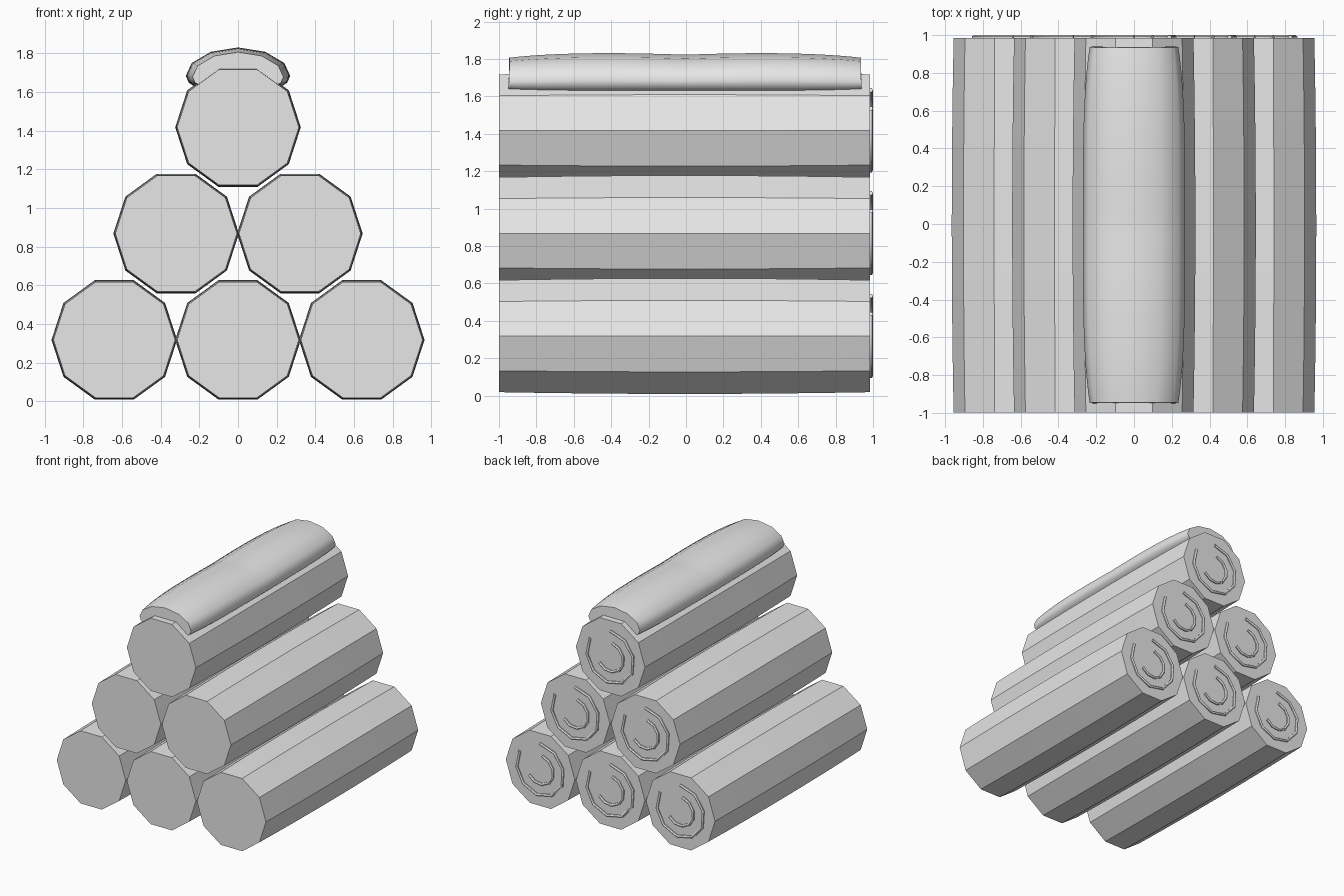
import bpy, bmesh, math

cube = bpy.data.objects.get("Cube")
if cube:
    bpy.data.objects.remove(cube, do_unlink=True)

grey = bpy.data.materials.new("plain grey")
grey.use_nodes = True
grey.diffuse_color = (0.8, 0.8, 0.8, 1)
grey.node_tree.nodes["Principled BSDF"].inputs["Base Color"].default_value = (0.8, 0.8, 0.8, 1)


def finish(obj, angle):
    obj.data.materials.clear()
    obj.data.materials.append(grey)
    bpy.ops.object.select_all(action="DESELECT")
    obj.select_set(True)
    bpy.context.view_layer.objects.active = obj
    bpy.ops.object.shade_smooth_by_angle(angle=math.radians(angle))


def loft(name, sections, angle):
    """Skin closed sections of equal length and cap both ends."""
    bm = bmesh.new()
    rings = [[bm.verts.new(p) for p in s] for s in sections]
    n = len(rings[0])
    for a, b in zip(rings, rings[1:]):
        for i in range(n):
            j = (i + 1) % n
            bm.faces.new((a[i], a[j], b[j], b[i]))
    bm.faces.new(rings[0])
    bm.faces.new(rings[-1])
    bmesh.ops.recalc_face_normals(bm, faces=bm.faces)
    mesh = bpy.data.meshes.new(name)
    bm.to_mesh(mesh)
    bm.free()
    obj = bpy.data.objects.new(name, mesh)
    bpy.context.collection.objects.link(obj)
    finish(obj, angle)
    return obj


def log(name, cx, cz):
    """Ten-sided log that swells slightly in the middle."""
    sections = []
    for k in range(9):
        t = k / 4 - 1
        r = 0.325 - 0.01 * t * t
        sections.append([(cx + r * math.cos(math.tau * i / 10), -0.007 + 0.992 * t,
                          cz + r * math.sin(math.tau * i / 10)) for i in range(10)])
    return loft(name, sections, 25)


def growth_ring(name, cx, cz, radius, start, end, steps):
    """Raised open ring on the back end of a log."""
    curve = bpy.data.curves.new(name, "CURVE")
    curve.dimensions = "3D"
    curve.bevel_depth = 0.013
    curve.bevel_resolution = 1
    curve.use_fill_caps = True
    line = curve.splines.new("POLY")
    line.points.add(steps)
    for i, point in enumerate(line.points):
        a = math.radians(start + (end - start) * i / steps)
        point.co = (cx + radius * math.cos(a), 0.987, cz + radius * math.sin(a), 1)
    obj = bpy.data.objects.new(name, curve)
    bpy.context.collection.objects.link(obj)
    bpy.ops.object.select_all(action="DESELECT")
    obj.select_set(True)
    bpy.context.view_layer.objects.active = obj
    bpy.ops.object.convert(target="MESH")
    finish(bpy.context.object, 50)


# Pyramid of six logs, with two rings on each back end
for row, count in enumerate((3, 2, 1)):
    for i in range(count):
        cx = (i - (count - 1) / 2) * 0.64
        cz = 0.318 + row * 0.55
        tag = f"{row + 1}_{i + 1}"
        log("log_" + tag, cx, cz)
        growth_ring("outer_ring_" + tag, cx, cz, 0.215, 90, 390, 8)
        growth_ring("inner_ring_" + tag, cx, cz, 0.12, 100, 325, 7)

# Soft cover draped on the top log, its underside sunk into the log
half = [(0.22, 1.625), (0.255, 1.65), (0.27, 1.685), (0.24, 1.75), (0.14, 1.808)]
profile = half + [(0, 1.83)] + [(-x, z) for x, z in reversed(half)]
profile += [(-0.12, 1.63), (0.12, 1.63)]
sections = []
for k in range(33):
    t = k / 16 - 1
    wide = 1 - 0.13 * abs(t) ** 4
    lift = 0.94 + 0.065 * math.sin(math.pi * min(1, abs(t) * 0.85 + 0.12)) - 0.06 * t ** 6
    ring = []
    for x, z in profile:
        h = (z - 1.625) * lift
        y = -0.005 + t * (0.94 + 0.05 * max(0, 0.1 - h))
        ring.append((x * wide, y, 1.625 + h + 0.01 * t ** 6 * (z < 1.64)))
    sections.append(ring)
loft("top_cover", sections, 50)
